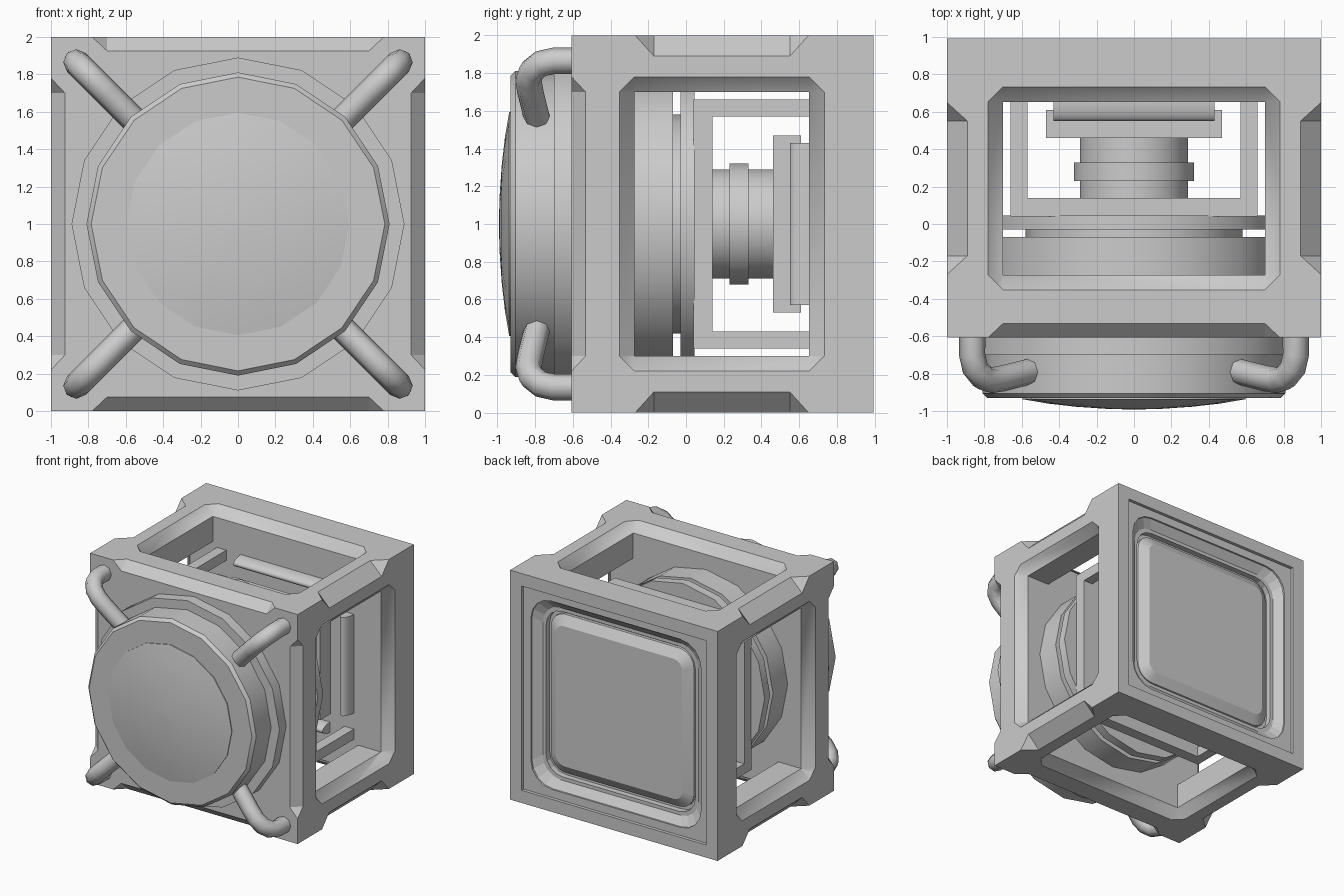
import bpy, bmesh, math
from mathutils import Vector, Matrix

cube = bpy.data.objects.get("Cube")
if cube:
    bpy.data.objects.remove(cube, do_unlink=True)

GREY = (0.6, 0.6, 0.6, 1)
mat = bpy.data.materials.new("plain grey")
mat.use_nodes = True
mat.diffuse_color = GREY
mat.node_tree.nodes["Principled BSDF"].inputs["Base Color"].default_value = GREY
PAIR = (-1, 1)


def select(ob):
    bpy.ops.object.select_all(action='DESELECT')
    ob.select_set(True)
    bpy.context.view_layer.objects.active = ob


def soften(ob, angle):
    select(ob)
    bpy.ops.object.shade_smooth_by_angle(angle=math.radians(angle))


def finish(name, bm, smooth=None):
    bmesh.ops.recalc_face_normals(bm, faces=bm.faces)
    mesh = bpy.data.meshes.new(name)
    bm.to_mesh(mesh)
    bm.free()
    ob = bpy.data.objects.new(name, mesh)
    bpy.context.collection.objects.link(ob)
    mesh.materials.append(mat)
    if smooth:
        soften(ob, smooth)
    return ob


def box(name, lo, hi):
    lo, hi = Vector(lo), Vector(hi)
    bm = bmesh.new()
    bmesh.ops.create_cube(bm, size=1)
    bm.transform(Matrix.Translation((lo + hi) / 2) @ Matrix.Diagonal((*(hi - lo), 1)))
    return finish(name, bm)


def hull(name, pts):
    bm = bmesh.new()
    for p in pts:
        bm.verts.new(p)
    bmesh.ops.convex_hull(bm, input=list(bm.verts))
    return finish(name, bm)


def loft(name, rings, smooth=None):
    """Skin rings of points running along y and cap both ends."""
    bm = bmesh.new()
    loops = [[bm.verts.new(p) for p in ring] for ring in rings]
    n = len(loops[0])
    for a, b in zip(loops, loops[1:]):
        for i in range(n):
            j = (i + 1) % n
            bm.faces.new((a[i], a[j], b[j], b[i]))
    bm.faces.new(loops[0])
    bm.faces.new(loops[-1])
    return finish(name, bm, smooth)


def turned(name, profile, sides=16, smooth=30):
    """Lathe a (radius, y) profile about the tube axis."""
    angles = [math.tau * i / sides for i in range(sides)]
    return loft(name, [[(r * math.cos(a), y, 1 + r * math.sin(a)) for a in angles]
                       for r, y in profile], smooth)


def rounded(half, radius, y, steps=4):
    """Rounded square ring facing along y."""
    ring = []
    for q in range(4):
        for s in range(steps + 1):
            a = math.pi / 2 * (q + s / steps)
            mid = math.pi / 2 * q + math.pi / 4
            c = (half - radius) * math.sqrt(2)
            ring.append((c * math.cos(mid) + radius * math.cos(a), y,
                         1 + c * math.sin(mid) + radius * math.sin(a)))
    return ring


def cut(ob, cutter):
    mod = ob.modifiers.new("cut", 'BOOLEAN')
    mod.operation, mod.solver, mod.object = 'DIFFERENCE', 'EXACT', cutter
    select(ob)
    bpy.ops.object.modifier_apply(modifier=mod.name)
    bpy.data.objects.remove(cutter, do_unlink=True)


# Outer frame: a block with open windows on the four sides
LO, HI = Vector((-1, -.607, 0)), Vector((1, .993, 2))
MID, HALF = Vector((0, .19, 1)), Vector((.7, .463, .7))
frame = box("frame", LO, HI)


def window_flare(axis, side):
    """Chamfered mouth, widening towards the outer face."""
    u, v = [a for a in range(3) if a != axis]
    face = HI[axis] if side > 0 else LO[axis]
    pts = []
    for depth in (.08, -.08):
        g = .08 - depth
        for su in PAIR:
            for sv in PAIR:
                for gu, gv in {(g, 0), (0, g)}:
                    p = Vector()
                    p[axis] = face - side * depth
                    p[u] = MID[u] + su * (HALF[u] + gu)
                    p[v] = MID[v] + sv * (HALF[v] + gv)
                    pts.append(p)
    return hull("window_cutter", pts)


for axis in (0, 2):
    reach = HALF.copy()
    reach[axis] = 2
    cut(frame, box("window_cutter", MID - reach, MID + reach))
    for side in PAIR:
        cut(frame, window_flare(axis, side))
soften(frame, 40)


def notch(along, mid, half, grow, d, a, sa, b, sb):
    """Chamfer the middle of one edge, with slanted ends."""
    e, pts = .03, []
    for end in PAIR:
        for u, v in ((d + e, -e), (-e, d + e), (-e, -e)):
            p = Vector()
            p[along] = mid + end * (half + grow * (1 - (u + v) / d))
            p[a] = (HI if sa > 0 else LO)[a] - sa * u
            p[b] = (HI if sb > 0 else LO)[b] - sb * v
            pts.append(p)
    cut(frame, hull("notch_cutter", pts))


for s in PAIR:
    notch(0, 0, .70, .08, .075, 1, -1, 2, s)
    notch(2, 1, .70, .08, .075, 1, -1, 0, s)
    for t in PAIR:
        notch(1, .19, .36, .10, .11, 0, s, 2, t)

# Back recess and screen
cut(frame, box("recess_cutter", (-.89, .965, .11), (.89, 1.1, 1.89)))
cut(frame, loft("rim_cutter", [rounded(.82, .20, 1.05), rounded(.82, .20, .95),
                               rounded(.75, .17, .90), rounded(.72, .16, .90),
                               rounded(.72, .16, .85)]))
loft("screen", [rounded(.69, .14, .84), rounded(.69, .14, .875), rounded(.61, .08, .925)],
     smooth=30)

# Front drum and domed lens
turned("drum_base", [(.89, -.58), (.89, -.70)])
turned("drum", [(.81, -.68), (.81, -.905), (.785, -.93)])
turned("lens", [(.595, -.92), (.595, -.937), (.46, -.96), (.31, -.977), (.15, -.988),
                (.01, -.992)])

# Inner drum and stepped neck
turned("inner_drum", [(.79, -.28), (.79, -.07), (.58, -.07), (.58, -.03), (.79, -.03),
                      (.79, .045)])
turned("neck", [(.29, .13), (.29, .23), (.32, .23), (.32, .33), (.29, .33), (.29, .47)],
       sides=32)
box("neck_block", (-.47, .46, .53), (.47, .61, 1.47))
box("block_mount", (-.43, .60, .57), (.43, .68, 1.43))

# Bracket: plate with four corner posts
box("bracket_plate", (-.66, .04, .34), (.66, .14, 1.66))
for sx in PAIR:
    for sz in PAIR:
        x, z = sx * .615, 1 + sz * .615
        box("bracket_post", (x - .045, .13, z - .045), (x + .045, .67, z + .045))

# Four rounded bars on the inner back wall
for i in range(4):
    bm = bmesh.new()
    bmesh.ops.create_cone(bm, cap_ends=True, segments=24, radius1=1, radius2=1, depth=.86)
    bm.transform(Matrix.Translation((.615, .66, 0)) @ Matrix.Diagonal((.045, .11, 1, 1)))
    bm.transform(Matrix.Translation((0, 0, 1)) @ Matrix.Rotation(i * math.pi / 2, 4, 'Y'))
    finish("wall_bar", bm, 40)

# Four bent pipes from the frame corners to the drum
PATH = [(.865, -.56), (.865, -.70), (.85, -.77), (.81, -.82), (.76, -.835), (.70, -.825),
        (.54, -.785)]
for sx in PAIR:
    for sz in PAIR:
        curve = bpy.data.curves.new("corner_pipe", 'CURVE')
        curve.dimensions = '3D'
        curve.bevel_depth, curve.bevel_resolution, curve.use_fill_caps = .07, 2, True
        line = curve.splines.new('POLY')
        line.points.add(len(PATH) - 1)
        for pt, (d, y) in zip(line.points, PATH):
            pt.co = (sx * d, y, 1 + sz * d, 1)
        line.use_smooth = True
        curve.materials.append(mat)
        ob = bpy.data.objects.new("corner_pipe", curve)
        bpy.context.collection.objects.link(ob)
        select(ob)
        bpy.ops.object.convert(target='MESH')
        soften(ob, 50)
